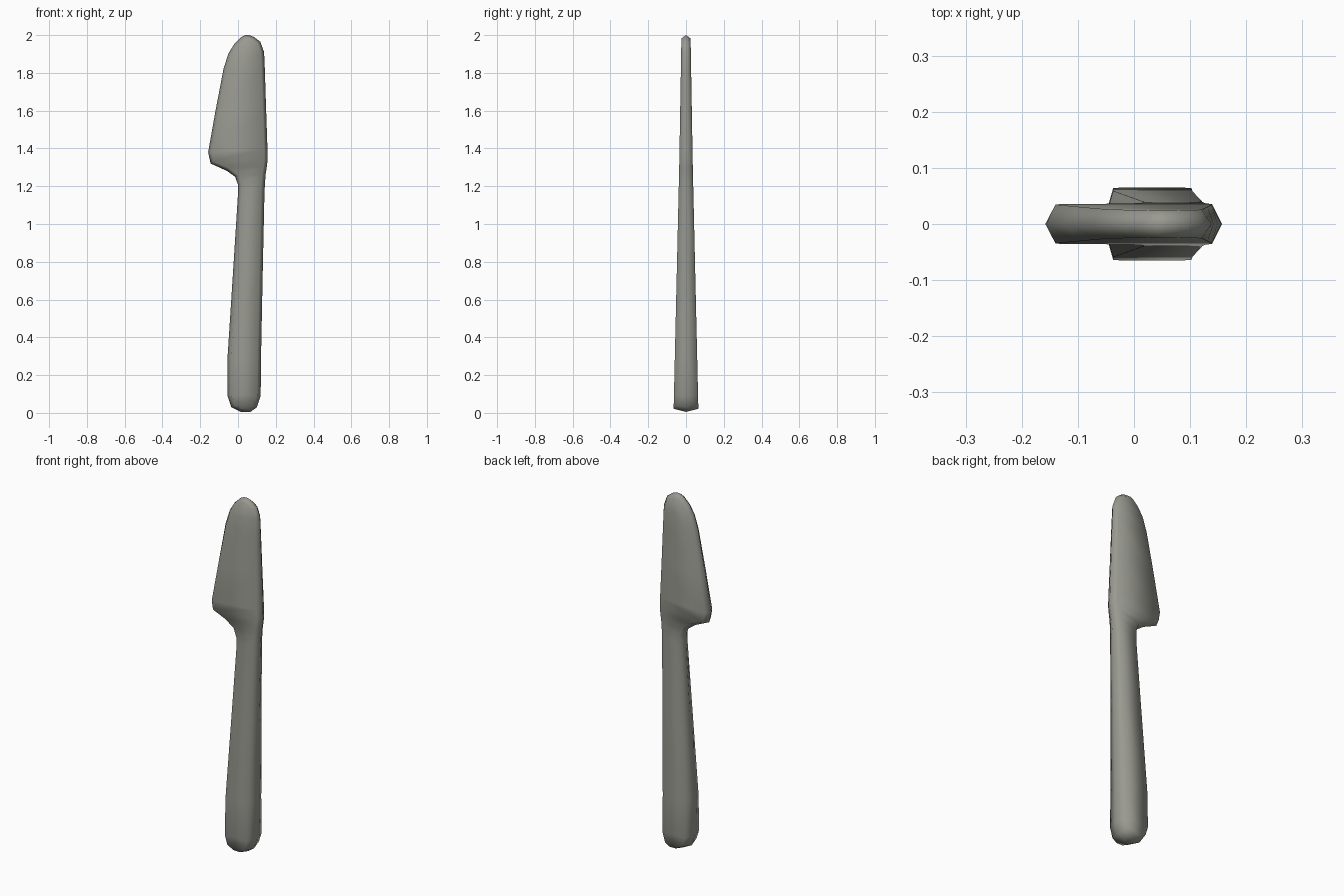
import bpy, bmesh
from mathutils import Vector

if "Cube" in bpy.data.objects:
    bpy.data.objects.remove(bpy.data.objects["Cube"])

# Outline rungs from bottom to tip: left x, left z, right x, right z
RUNGS = [
    (0.015, 0.005, 0.065, 0.005), (-0.035, 0.03, 0.10, 0.03), (-0.055, 0.09, 0.12, 0.09),
    (-0.055, 0.30, 0.122, 0.30), (-0.026, 0.75, 0.131, 0.75), (0.0, 1.16, 0.14, 1.16),
    (-0.001, 1.21, 0.143, 1.22), (-0.015, 1.25, 0.146, 1.26), (-0.06, 1.282, 0.152, 1.30),
    (-0.145, 1.32, 0.157, 1.34), (-0.158, 1.38, 0.156, 1.40), (-0.119, 1.60, 0.149, 1.60),
    (-0.077, 1.82, 0.142, 1.82), (-0.052, 1.90, 0.138, 1.91), (-0.02, 1.953, 0.118, 1.965),
    (0.018, 1.99, 0.085, 1.99), (0.04, 2.0, 0.06, 2.0),
]
INSET = 0.018
n = len(RUNGS)


def half_thickness(z):
    """The handle tapers to the blade, and the blade to the tip."""
    if z < 1.3:
        return 0.066 + (0.036 - 0.066) * z / 1.3
    return 0.036 + (0.024 - 0.036) * (z - 1.3) / 0.7


# Closed outline: up the left side, down the right side
outline = [Vector((r[0], r[1])) for r in RUNGS] + [Vector((r[2], r[3])) for r in reversed(RUNGS)]
m = len(outline)


def inset_point(i):
    a = (outline[i] - outline[i - 1]).normalized()
    b = (outline[(i + 1) % m] - outline[i]).normalized()
    t = (a + b).normalized()
    return outline[i] + Vector((t.y, -t.x)) * INSET


bm = bmesh.new()
rim = [bm.verts.new((p.x, 0, p.y)) for p in outline]
for side in (-1, 1):
    face_ring = []
    for i in range(m):
        p = inset_point(i)
        face_ring.append(bm.verts.new((p.x, side * half_thickness(p.y), p.y)))
    # Sloping edge
    for i in range(m):
        j = (i + 1) % m
        bm.faces.new((rim[i], rim[j], face_ring[j], face_ring[i]))
    # Broad side, rung by rung
    for i in range(n - 1):
        bm.faces.new((face_ring[i], face_ring[i + 1], face_ring[m - 2 - i], face_ring[m - 1 - i]))
bmesh.ops.recalc_face_normals(bm, faces=bm.faces[:])
for f in bm.faces:
    f.smooth = True

mesh = bpy.data.meshes.new("knife")
bm.to_mesh(mesh)
bm.free()
mat = bpy.data.materials.new("warm grey")
mat.diffuse_color = (0.32, 0.32, 0.285, 1)
mat.use_nodes = True
mat.node_tree.nodes["Principled BSDF"].inputs["Base Color"].default_value = mat.diffuse_color
mesh.materials.append(mat)
knife = bpy.data.objects.new("knife", mesh)
bpy.context.collection.objects.link(knife)
